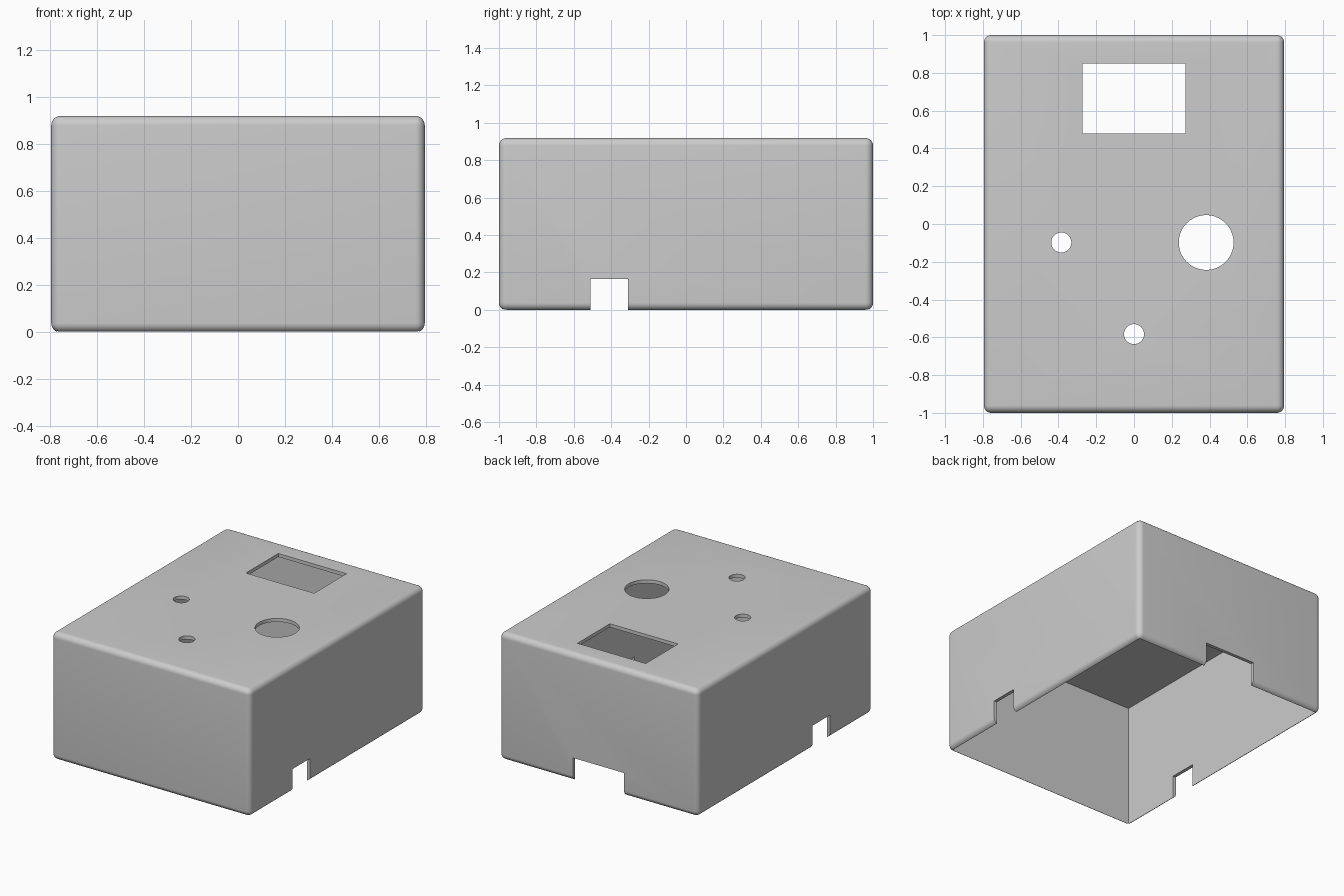
import bpy

cube = bpy.data.objects.get("Cube")
if cube:
    bpy.data.objects.remove(cube, do_unlink=True)

WIDTH, DEPTH, TOP = 1.59, 2.0, 0.918
WALL, RADIUS = 0.025, 0.04
BASE = -0.003   # rounded rim is trimmed by the cavity and ends at z = 0

grey = bpy.data.materials.new("light grey plastic")
grey.use_nodes = True
colour = (0.604, 0.604, 0.604, 1)
grey.diffuse_color = colour
grey.node_tree.nodes["Principled BSDF"].inputs["Base Color"].default_value = colour


def box(name, x, y, z):
    """Box from (low, high) ranges on each axis."""
    ranges = (x, y, z)
    bpy.ops.mesh.primitive_cube_add(size=1, location=[(a + b) / 2 for a, b in ranges])
    ob = bpy.context.object
    ob.name = name
    ob.scale = [b - a for a, b in ranges]
    bpy.ops.object.transform_apply(location=True, rotation=False, scale=True)
    ob.data.materials.append(grey)
    return ob


def round_cutter(name, x, y, radius):
    bpy.ops.mesh.primitive_cylinder_add(vertices=64, radius=radius, depth=0.2, location=(x, y, TOP))
    ob = bpy.context.object
    ob.name = name
    ob.data.materials.append(grey)
    return ob


def apply(ob, mod):
    bpy.ops.object.select_all(action="DESELECT")
    ob.select_set(True)
    bpy.context.view_layer.objects.active = ob
    bpy.ops.object.modifier_apply(modifier=mod.name)


# Rounded outer case
case = box("enclosure_cover", (-WIDTH / 2, WIDTH / 2), (-DEPTH / 2, DEPTH / 2), (BASE, TOP))
bevel = case.modifiers.new("rounded edges", "BEVEL")
bevel.width = RADIUS
bevel.segments = 8
apply(case, bevel)

# Cavity, cable notches and panel openings
ix, iy = WIDTH / 2 - WALL, DEPTH / 2 - WALL
cutters = [
    box("cavity", (-ix, ix), (-iy, iy), (-0.3, TOP - WALL)),
    box("side_notches", (-1, 1), (-0.51, -0.31), (-0.2, 0.165)),
    box("back_notch", (-0.205, 0.205), (0.8, 1.2), (-0.2, 0.165)),
    box("display_window", (-0.273, 0.273), (0.48, 0.85), (TOP - 0.1, TOP + 0.1)),
    round_cutter("large_hole", 0.382, -0.098, 0.145),
    round_cutter("side_hole", -0.385, -0.098, 0.053),
    round_cutter("front_hole", 0, -0.583, 0.053),
]
for cutter in cutters:
    cutter.hide_render = True
    cut = case.modifiers.new(cutter.name, "BOOLEAN")
    cut.operation = "DIFFERENCE"
    cut.solver = "EXACT"
    cut.object = cutter
    apply(case, cut)
    bpy.data.objects.remove(cutter, do_unlink=True)

bpy.ops.object.shade_smooth_by_angle(angle=0.6)
